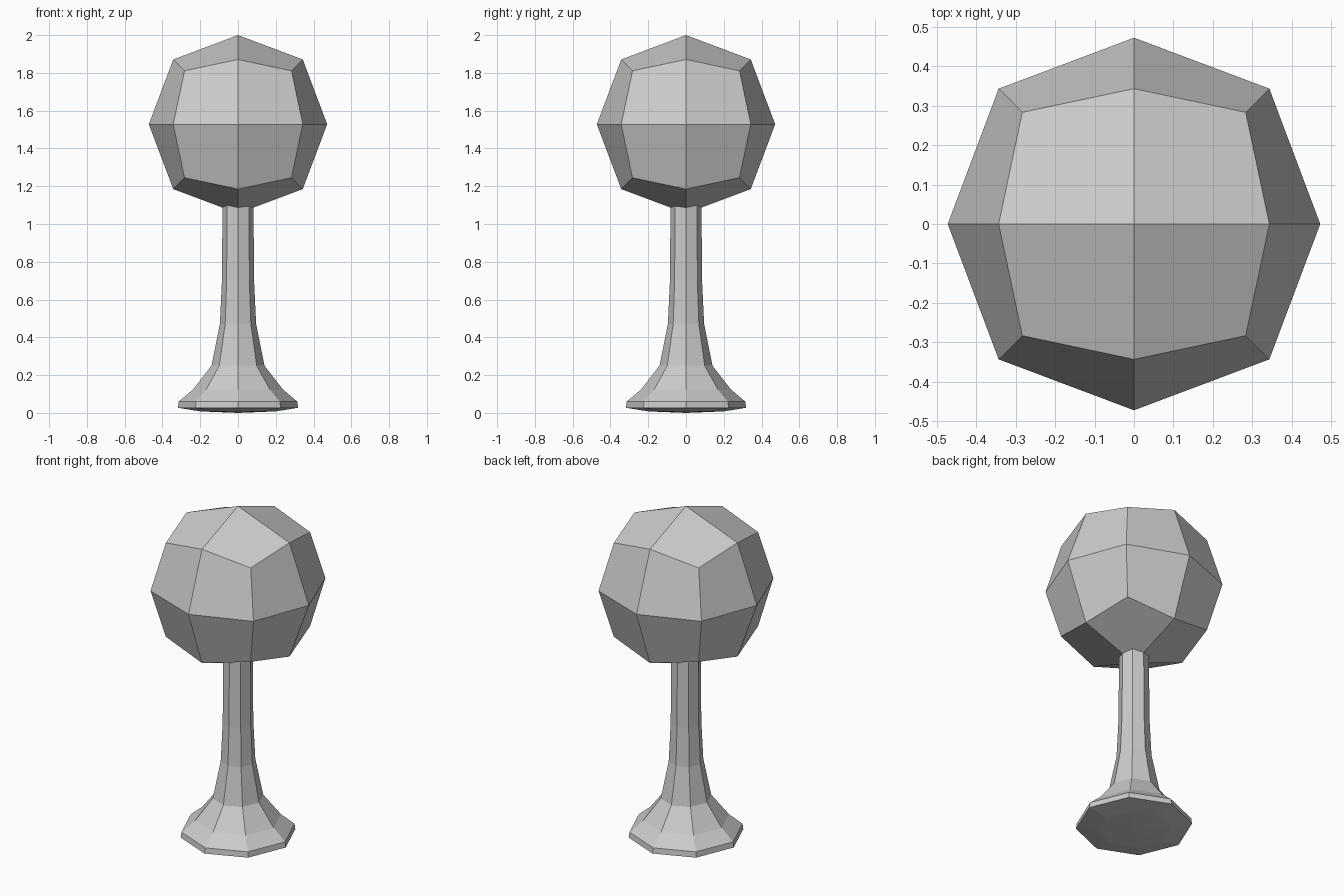
import bpy, bmesh
from math import cos, sin, tau

if "Cube" in bpy.data.objects:
    bpy.data.objects.remove(bpy.data.objects["Cube"])


def add_object(name, bm):
    bmesh.ops.recalc_face_normals(bm, faces=bm.faces)
    mesh = bpy.data.meshes.new(name)
    bm.to_mesh(mesh)
    bm.free()
    obj = bpy.data.objects.new(name, mesh)
    bpy.context.collection.objects.link(obj)
    return obj


# Ball: cube split once per edge, pushed out to a faceted sphere
bm = bmesh.new()
bmesh.ops.create_cube(bm, size=2)
bmesh.ops.subdivide_edges(bm, edges=bm.edges[:], cuts=1, use_grid_fill=True)
reach = {1: 0.472, 2: 0.343, 3: 0.283}  # face centre, edge middle, corner
for v in bm.verts:
    v.co *= reach[sum(abs(c) > 0.5 for c in v.co)]
    v.co.z += 1.528
add_object("ball_head", bm)

# Flared stem and foot: eight-sided lathe of (radius, height)
profile = [(0.20, 0.008), (0.318, 0.027), (0.314, 0.06), (0.238, 0.124),
           (0.14, 0.25), (0.096, 0.47), (0.085, 0.70), (0.082, 1.12)]
SIDES = 8
bm = bmesh.new()
rings = [[bm.verts.new((r * cos(tau * i / SIDES), r * sin(tau * i / SIDES), z))
          for i in range(SIDES)] for r, z in profile]
for low, high in zip(rings, rings[1:]):
    for i in range(SIDES):
        j = (i + 1) % SIDES
        bm.faces.new((low[i], low[j], high[j], high[i]))
bm.faces.new(rings[-1])
# Slightly domed underside
tip = bm.verts.new((0, 0, 0))
for i in range(SIDES):
    bm.faces.new((rings[0][(i + 1) % SIDES], rings[0][i], tip))
add_object("flared_stem", bm)
